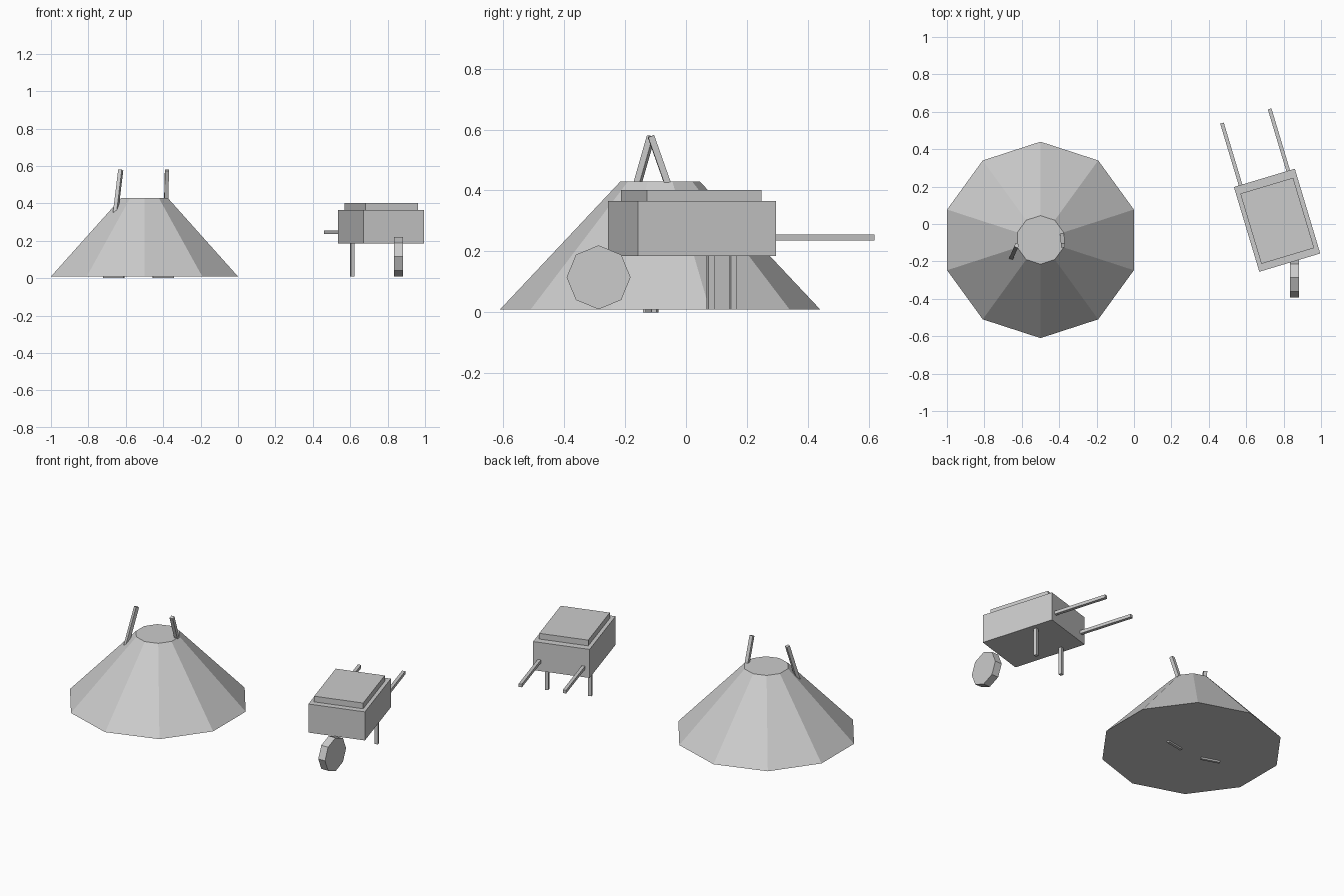
import bpy
import math
from mathutils import Matrix, Vector

default = bpy.data.objects.get("Cube")
if default:
    bpy.data.objects.remove(default, do_unlink=True)

grey = bpy.data.materials.new("plain_grey")
grey.use_nodes = True
grey.diffuse_color = (0.6, 0.6, 0.6, 1)
grey.node_tree.nodes["Principled BSDF"].inputs["Base Color"].default_value = grey.diffuse_color


def finish(name):
    ob = bpy.context.object
    ob.name = name
    ob.data.materials.append(grey)
    return ob


def box(name, size, matrix):
    bpy.ops.mesh.primitive_cube_add(size=1)
    ob = finish(name)
    ob.data.transform(matrix @ Matrix.Diagonal((*size, 1)))
    return ob


def rod(name, start, end, thickness=0.021):
    start, end = Vector(start), Vector(end)
    axis = end - start
    turn = axis.to_track_quat('Z', 'Y').to_matrix().to_4x4()
    return box(name, (thickness, thickness, axis.length),
               Matrix.Translation((start + end) / 2) @ turn)


# Dirt pile: ten-sided truncated cone with a corner facing the back
bpy.ops.mesh.primitive_cone_add(vertices=10, radius1=0.525, radius2=0.13, depth=0.42,
                                location=(-0.5, -0.085, 0.22))
finish("dirt_pile")

# Tool handles leaning out of the pile
rod("left_tool_handle", (-0.385, -0.045, 0.38), (-0.38, -0.115, 0.578))
rod("right_tool_handle", (-0.655, -0.18, 0.35), (-0.627, -0.115, 0.578))

# Tool blades whose edges poke out below the pile
for side, x, angle in (("left", -0.4, 10), ("right", -0.665, -18)):
    box(side + "_tool_blade", (0.115, 0.016, 0.12),
        Matrix.Translation((x, -0.115, 0.06)) @ Matrix.Rotation(math.radians(angle), 4, 'Z'))

# Wheelbarrow frame of reference: turned about z
barrow = Matrix.Translation((0.765, 0.02, 0)) @ Matrix.Rotation(math.radians(16.7), 4, 'Z')

# Tray and the load on top
box("barrow_tray", (0.34, 0.473, 0.18), barrow @ Matrix.Translation((0, 0, 0.275)))
box("barrow_load", (0.295, 0.392, 0.06), barrow @ Matrix.Translation((0, -0.003, 0.371)))

# Handles and legs, one on each side
for side, sx in (("left", 1), ("right", -1)):
    box(side + "_handle", (0.02, 0.4, 0.02),
        barrow @ Matrix.Translation((sx * 0.133, 0.382, 0.246)))
    box(side + "_leg", (0.02, 0.02, 0.19),
        barrow @ Matrix.Translation((sx * 0.13, 0.102, 0.105)))

# Front wheel: eight-sided, axle along x
bpy.ops.mesh.primitive_cylinder_add(vertices=8, radius=0.105, depth=0.047,
                                    location=(0.858, -0.287, 0.115),
                                    rotation=(0, math.pi / 2, 0))
finish("front_wheel")
